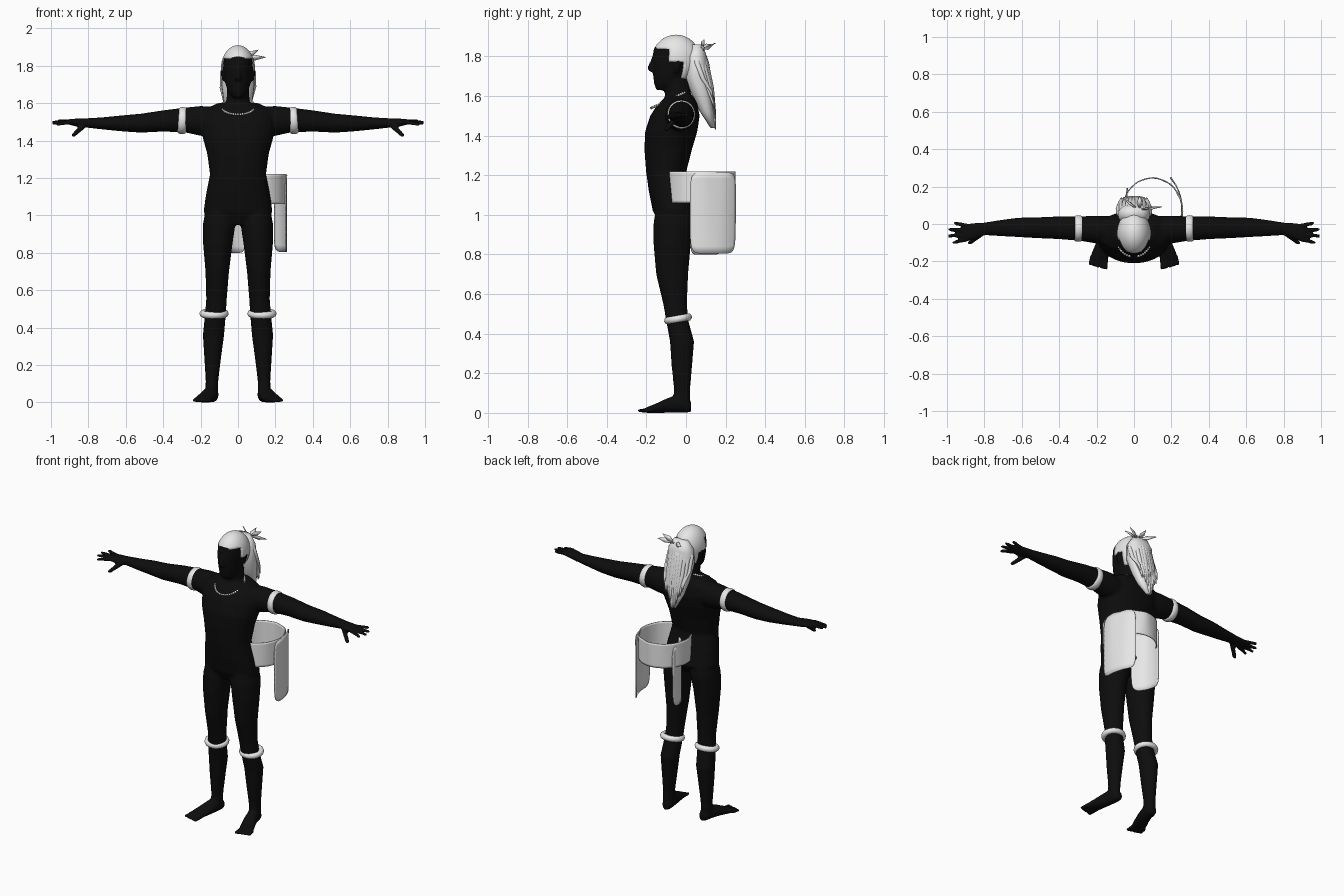
import bpy, bmesh, math, random
from mathutils import Vector, Matrix

if "Cube" in bpy.data.objects:
    bpy.data.objects.remove(bpy.data.objects["Cube"])
random.seed(4)


def material(name, value):
    m = bpy.data.materials.new(name)
    m.use_nodes = True
    color = (value, value, value, 1)
    m.diffuse_color = color
    m.node_tree.nodes["Principled BSDF"].inputs["Base Color"].default_value = color
    return m


black = material("black skin", .004)
white = material("white cloth", .8)


def finish(name, bm, mat):
    bmesh.ops.recalc_face_normals(bm, faces=bm.faces)
    mesh = bpy.data.meshes.new(name)
    bm.to_mesh(mesh)
    bm.free()
    mesh.materials.append(mat)
    mesh.shade_smooth()
    ob = bpy.data.objects.new(name, mesh)
    bpy.context.collection.objects.link(ob)
    return ob


def loft(bm, axis, sections, side=1, count=24, power=1):
    """Closed tube; each section is (position, centre a, centre b, radius a, radius b)."""
    rings = []
    for t, a, b, ra, rb in sections:
        ring = []
        for i in range(count):
            w = math.tau * i / count
            c, s = math.cos(w), math.sin(w)
            u = a + ra * math.copysign(abs(c) ** power, c)
            v = b + rb * math.copysign(abs(s) ** power, s)
            p = {"x": (t, u, v), "y": (u, t, v), "z": (u, v, t)}[axis]
            ring.append(bm.verts.new((p[0] * side, p[1], p[2])))
        rings.append(ring)
    for lo, hi in zip(rings, rings[1:]):
        for i in range(count):
            j = (i + 1) % count
            bm.faces.new((lo[i], lo[j], hi[j], hi[i]))
    bm.faces.new(rings[0])
    bm.faces.new(rings[-1])


def digit(bm, start, end, r, side):
    """Rounded finger or toe."""
    p, q = Vector(start), Vector(end)
    p.x *= side
    q.x *= side
    turn = (q - p).to_track_quat("Z", "Y").to_matrix().to_4x4()
    bmesh.ops.create_cone(bm, cap_ends=True, segments=10, radius1=r * 1.15, radius2=r * .9,
                          depth=(q - p).length, matrix=Matrix.Translation((p + q) / 2) @ turn)
    bmesh.ops.create_uvsphere(bm, u_segments=10, v_segments=6, radius=r * .9,
                              matrix=Matrix.Translation(q))


# Body: torso, neck and head
bm = bmesh.new()
loft(bm, "z", [(.95, 0, -.07, .13, .06), (1.02, 0, -.06, .185, .108), (1.12, 0, -.08, .17, .108),
               (1.22, 0, -.1, .15, .102), (1.33, 0, -.09, .165, .12), (1.42, 0, -.075, .19, .132),
               (1.5, 0, -.056, .2, .125), (1.56, 0, -.042, .19, .1), (1.6, 0, -.03, .11, .07)], power=.9)
loft(bm, "z", [(1.52, 0, -.03, .075, .08), (1.6, 0, -.04, .062, .066), (1.72, 0, -.05, .058, .065)])
loft(bm, "z", [(1.63, 0, -.125, .025, .025), (1.66, 0, -.095, .052, .066), (1.71, 0, -.07, .07, .097),
               (1.78, 0, -.06, .079, .112), (1.84, 0, -.055, .077, .108), (1.88, 0, -.055, .055, .075),
               (1.895, 0, -.055, .02, .03)])
loft(bm, "z", [(1.725, 0, -.165, .02, .026), (1.745, 0, -.165, .014, .03), (1.8, 0, -.16, .008, .012)])

for side in (1, -1):
    # Ear
    loft(bm, "z", [(1.72, .078, -.05, .008, .012), (1.76, .083, -.045, .01, .02),
                   (1.785, .084, -.04, .008, .015)], side)
    # Leg
    loft(bm, "z", [(1.05, .09, -.06, .08, .09), (.95, .101, -.063, .087, .102), (.85, .108, -.07, .079, .094),
                   (.7, .111, -.07, .063, .081), (.55, .115, -.055, .055, .06), (.47, .121, -.045, .056, .056),
                   (.36, .131, -.02, .057, .061), (.25, .135, -.021, .046, .053), (.12, .139, -.02, .034, .041),
                   (.03, .14, -.022, .034, .043)], side)
    # Foot and toes
    loft(bm, "y", [(.026, .135, .03, .022, .025), (0, .138, .04, .034, .04), (-.05, .145, .045, .04, .045),
                   (-.1, .158, .036, .045, .036), (-.15, .175, .024, .05, .024), (-.2, .19, .014, .046, .014)], side)
    for i in range(5):
        digit(bm, (.148 + .019 * i, -.17, .015), (.15 + .021 * i, -.238 + .006 * i, .011), .011, side)
    # Arm and palm
    loft(bm, "x", [(.1, -.03, 1.5, .07, .08), (.2, -.03, 1.505, .075, .08), (.28, -.025, 1.51, .066, .067),
                   (.4, -.02, 1.505, .061, .057), (.52, -.02, 1.493, .056, .051), (.62, -.018, 1.492, .052, .043),
                   (.72, -.022, 1.492, .043, .033), (.8, -.026, 1.494, .034, .026), (.86, -.04, 1.496, .046, .022),
                   (.91, -.045, 1.5, .044, .014)], side)
    # Fingers and thumb
    for i, reach in enumerate((.958, .985, .99, .965)):
        digit(bm, (.89, -.01 - .024 * i, 1.5), (reach, .006 - .035 * i, 1.505 - .006 * i), .011, side)
    digit(bm, (.82, -.055, 1.485), (.878, -.1, 1.43), .014, side)

body = finish("body", bm, black)
remesh = body.modifiers.new("merge", "REMESH")
remesh.mode = "VOXEL"
remesh.voxel_size = .008
remesh.use_smooth_shade = True
soften = body.modifiers.new("soften", "SMOOTH")
soften.factor = .5
soften.iterations = 4

# Hair cap with an open face and ear gap
bm = bmesh.new()
bmesh.ops.create_uvsphere(bm, u_segments=40, v_segments=28, radius=1, matrix=Matrix.Translation((0, -.05, 1.785))
                          @ Matrix.Diagonal((.091, .122, .125, 1)))


def bare(f):
    c = f.calc_center_median()
    return not (c.z > 1.835 or (c.y > -.08 and c.z > 1.765) or (c.y > -.02 and c.z > 1.69))


bmesh.ops.delete(bm, geom=[f for f in bm.faces if bare(f)], context="FACES")
cap = finish("hair_cap", bm, white)
cap.modifiers.new("thickness", "SOLIDIFY").thickness = .006

# Gathered tail with loose pointed strands
bm = bmesh.new()
loft(bm, "z", [(1.86, 0, .055, .05, .03), (1.8, 0, .05, .085, .055), (1.7, 0, .055, .088, .062),
               (1.6, 0, .082, .075, .05), (1.52, 0, .105, .055, .034), (1.44, 0, .135, .02, .012)], power=.9)
for i in range(11):
    k = i / 5 - 1
    end = 1.41 + .14 * abs(k) + random.uniform(0, .05)
    x, mid = .075 * k, (1.8 + end) / 2
    back = .045 * (1 - k * k)
    loft(bm, "z", [(1.85, x * .5, .055 + back * .5, .012, .01), (1.77, x, .055 + back, .02, .016),
                   (mid, x * 1.05, .085 + back, .019, .013), (end + .05, x * .9, .125 + back * .4, .013, .008),
                   (end, x * .9, .14 + back * .2, .002, .002)], count=8)
finish("hair_tail", bm, white)

# Pointed leaves of the hair tie
bm = bmesh.new()
for tip in ((.11, .09, 1.885), (.15, .09, 1.845), (.03, .15, 1.87), (-.06, .14, 1.86)):
    root, tip = Vector((.03, .075, 1.84)), Vector(tip)
    mid = root.lerp(tip, .5)
    across = (tip - root).cross(Vector((0, 1, .4))).normalized() * .016
    bm.faces.new([bm.verts.new(p) for p in (root, mid + across, tip, mid - across)])
finish("hair_tie", bm, white).modifiers.new("thickness", "SOLIDIFY").thickness = .004


def ring(name, place, radii, turn, tube, stretch):
    """Padded band around a limb, with its axis along local z."""
    bm = bmesh.new()
    rows = []
    for i in range(36):
        w = math.tau * i / 36
        out = Vector((math.cos(w), math.sin(w), 0))
        row = []
        for j in range(10):
            v = math.tau * j / 10
            p = Vector((out.x * radii[0], out.y * radii[1], 0)) + out * tube * math.cos(v)
            p.z = tube * stretch * math.sin(v)
            row.append(bm.verts.new(turn @ p + Vector(place)))
        rows.append(row)
    for i in range(36):
        a, b = rows[i], rows[(i + 1) % 36]
        for j in range(10):
            k = (j + 1) % 10
            bm.faces.new((a[j], b[j], b[k], a[k]))
    finish(name, bm, white)


# Arm and knee bands
for label, side in (("left", 1), ("right", -1)):
    ring(label + "_arm_band", (.297 * side, -.024, 1.507), (.062, .06),
         Matrix.Rotation(math.radians(86 * side), 3, "Y"), .011, 2.1)
    ring(label + "_knee_band", (.128 * side, -.04, .475), (.061, .054),
         Matrix.Rotation(math.radians(10), 3, "X"), .017, 1.1)

# Beaded necklace
bm = bmesh.new()
for i in range(44):
    w = math.tau * i / 44
    bead = (.09 * math.sin(w), -.085 - .09 * math.cos(w), 1.582 - .042 * math.cos(w))
    bmesh.ops.create_icosphere(bm, subdivisions=1, radius=.0075, matrix=Matrix.Translation(bead))
finish("necklace", bm, white)


def cloth(name, path, bottom, top, closed=False):
    """Upright strip of cloth following a path on the ground plane."""
    bm = bmesh.new()
    rows = []
    for i, (x, y) in enumerate(path):
        fold = .004 * math.sin(i * 2.1)
        rows.append([bm.verts.new((x + fold * t, y + fold * t, bottom + (top - bottom) * t))
                     for t in (0, .35, .7, 1)])
    for a, b in zip(rows, rows[1:] + rows[:1] if closed else rows[1:]):
        for j in range(3):
            bm.faces.new((a[j], b[j], b[j + 1], a[j + 1]))
    ob = finish(name, bm, white)
    ob.modifiers.new("smooth", "SUBSURF").levels = 2
    ob.modifiers.new("thickness", "SOLIDIFY").thickness = .006


# Waist band and two hanging panels
oval = [math.tau * i / 28 for i in range(28)]
cloth("waist_band", [(.098 + .162 * math.cos(w), .078 + .172 * math.sin(w)) for w in oval], 1.06, 1.22, True)
cloth("left_panel", [(.258, .02), (.264, .08), (.255, .14), (.235, .2), (.195, .25)], .805, 1.215)
cloth("right_panel", [(.04, .02), (-.005, .05), (-.03, .09), (-.045, .14), (-.04, .19)], .8, 1.2)
